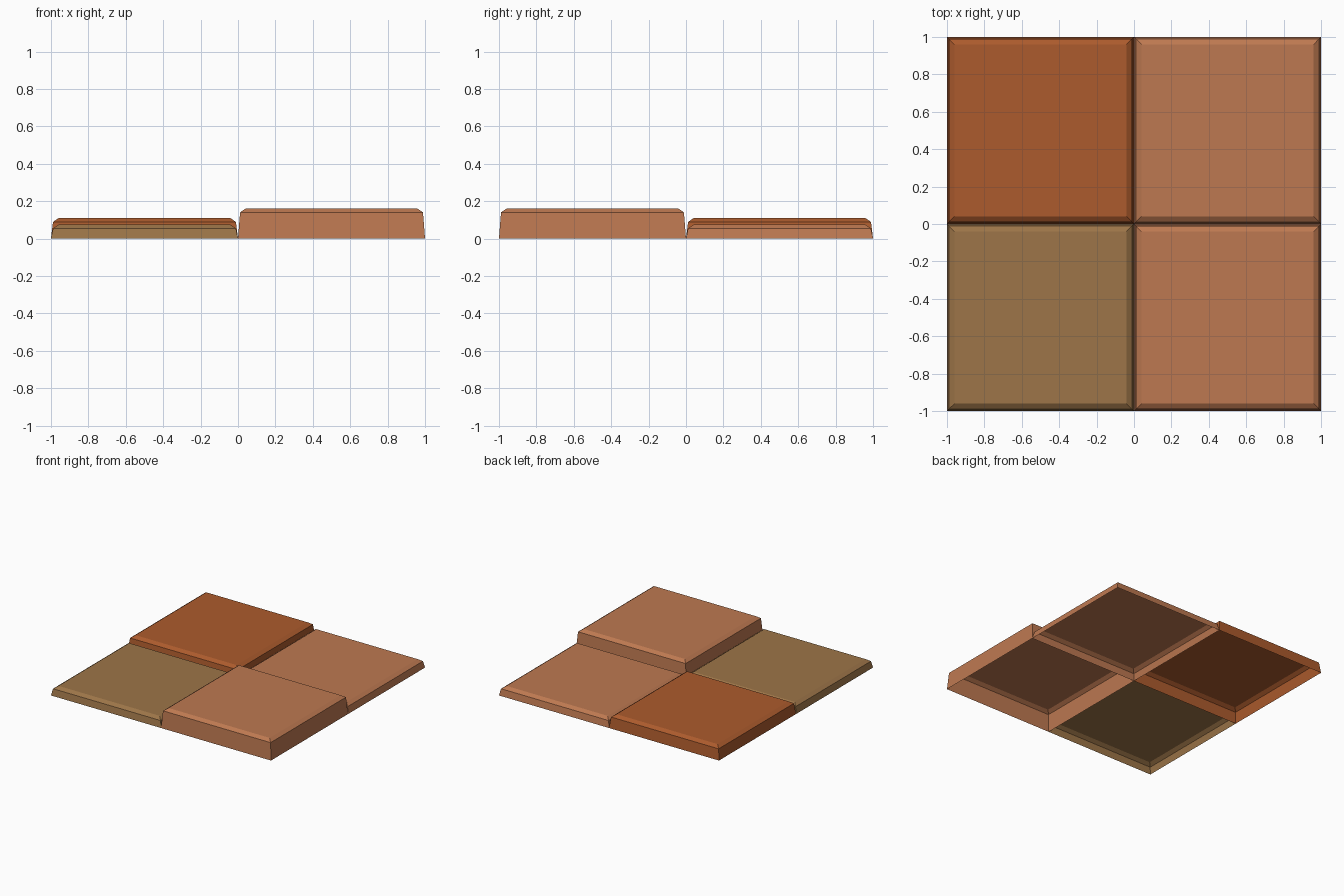
import bpy, bmesh

if "Cube" in bpy.data.objects:
    bpy.data.objects.remove(bpy.data.objects["Cube"])


def make_material(name, rgb):
    # sRGB 0-255 to linear
    lin = [(c / 255 / 12.92) if c < 11 else ((c / 255 + 0.055) / 1.055) ** 2.4 for c in rgb]
    m = bpy.data.materials.new(name)
    m.diffuse_color = (*lin, 1)
    m.use_nodes = True
    m.node_tree.nodes["Principled BSDF"].inputs["Base Color"].default_value = m.diffuse_color
    return m


terracotta = make_material("terracotta", (190, 121, 81))
rust = make_material("rust", (172, 91, 45))
olive = make_material("olive brown", (157, 117, 72))


def tile(name, x, y, height, mat):
    """Open-bottomed tile: leaning walls, chamfered edge, flat top."""
    bm = bmesh.new()
    rings = []
    for inset, z in ((0.0, 0.0), (0.011, height - 0.02), (0.04, height)):
        r = 0.5 - inset
        rings.append([bm.verts.new((sx * r, sy * r, z))
                      for sx, sy in ((-1, -1), (1, -1), (1, 1), (-1, 1))])
    for lo, hi in zip(rings, rings[1:]):
        for i in range(4):
            j = (i + 1) % 4
            bm.faces.new((lo[i], lo[j], hi[j], hi[i]))
    bm.faces.new(rings[-1])
    me = bpy.data.meshes.new(name)
    bm.to_mesh(me)
    bm.free()
    me.materials.append(mat)
    ob = bpy.data.objects.new(name, me)
    ob.location = (x, y, 0)
    bpy.context.collection.objects.link(ob)


# Four tiles of different thickness in a square
tile("front_left_tile", -0.5, -0.5, 0.074, olive)
tile("front_right_tile", 0.5, -0.5, 0.16, terracotta)
tile("back_left_tile", -0.5, 0.5, 0.109, rust)
tile("back_right_tile", 0.5, 0.5, 0.074, terracotta)
